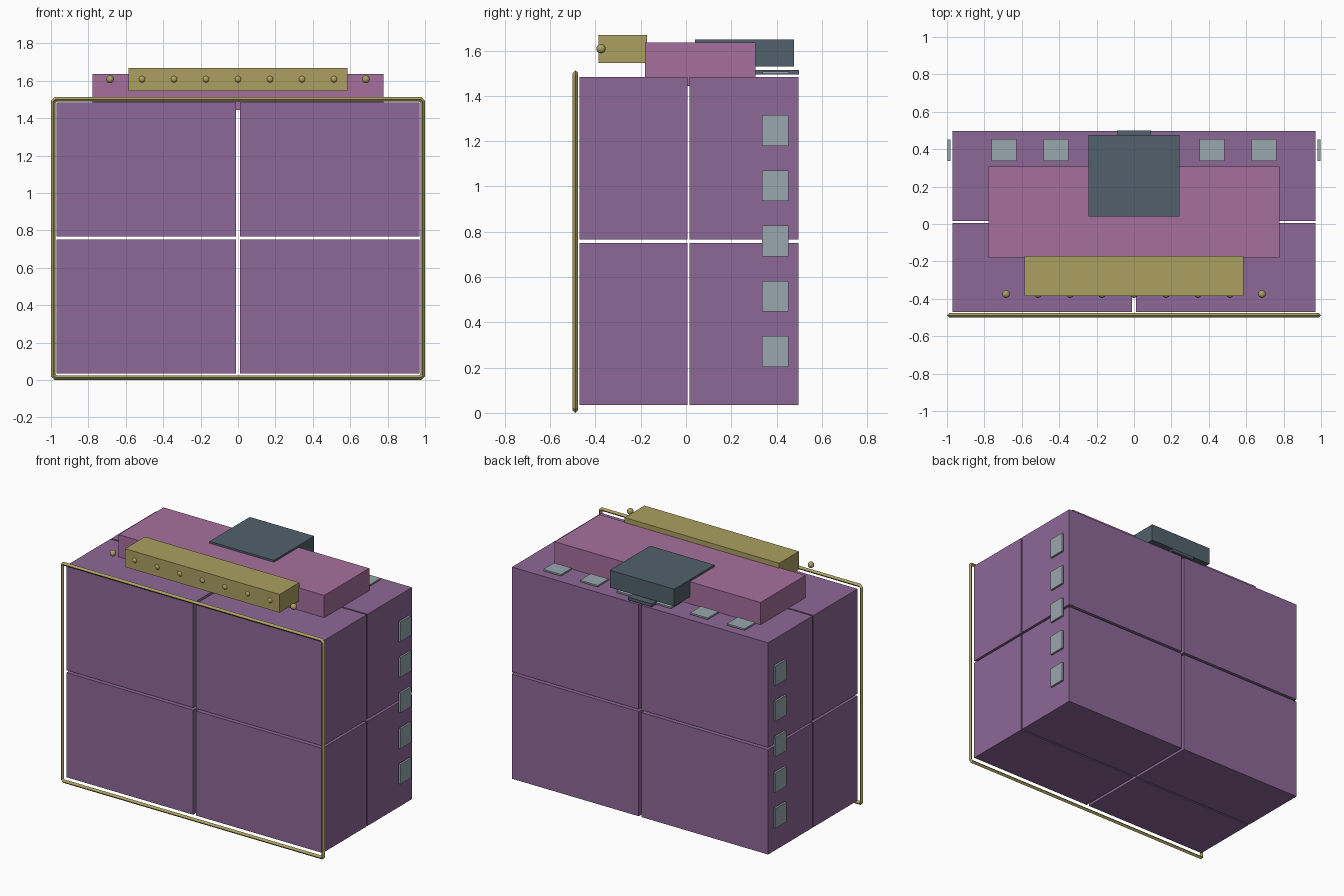
import bpy, bmesh
from mathutils import Vector

if "Cube" in bpy.data.objects:
    bpy.data.objects.remove(bpy.data.objects["Cube"])


def material(name, rgb):
    m = bpy.data.materials.new(name)
    m.diffuse_color = (*rgb, 1)
    m.use_nodes = True
    m.node_tree.nodes["Principled BSDF"].inputs["Base Color"].default_value = m.diffuse_color
    return m


PURPLE = material("purple", (0.27, 0.14, 0.31))
PINK = material("pink", (0.38, 0.16, 0.34))
GOLD = material("gold", (0.41, 0.35, 0.12))
SLATE = material("slate", (0.085, 0.12, 0.15))
PALE = material("pale_grey", (0.32, 0.39, 0.43))


def finish(name, bm, mat):
    bmesh.ops.recalc_face_normals(bm, faces=bm.faces[:])
    me = bpy.data.meshes.new(name)
    bm.to_mesh(me)
    bm.free()
    me.materials.append(mat)
    ob = bpy.data.objects.new(name, me)
    bpy.context.collection.objects.link(ob)
    return ob


def box(name, xs, ys, zs, mat):
    bm = bmesh.new()
    bmesh.ops.create_cube(bm, size=1)
    lo, hi = Vector((xs[0], ys[0], zs[0])), Vector((xs[1], ys[1], zs[1]))
    for v in bm.verts:
        v.co = Vector([a + (c + 0.5) * (b - a) for a, b, c in zip(lo, hi, v.co)])
    return finish(name, bm, mat)


# Body: 2 x 2 x 2 separate blocks with narrow gaps
for xs in ((-0.97, -0.01), (0.01, 0.97)):
    for ys in ((-0.47, 0.006), (0.016, 0.497)):
        for zs in ((0.034, 0.75), (0.766, 1.483)):
            box("body_block", xs, ys, zs, PURPLE)

# Front trim frame: diamond section swept round a rectangle with clipped corners
bm = bmesh.new()
r = 0.0125
rings = []
for offset, y in ((r, 0), (0, -r), (-r, 0), (0, r)):
    w, h, c = 0.9875 + offset, 0.744 + offset, 0.012 + 0.59 * offset
    loop = [(w, h - c), (w - c, h), (c - w, h), (-w, h - c),
            (-w, c - h), (c - w, -h), (w - c, -h), (w, c - h)]
    rings.append([bm.verts.new((px, y - 0.4885, pz + 0.7565)) for px, pz in loop])
for i in range(4):
    a, b = rings[i], rings[(i + 1) % 4]
    for j in range(8):
        k = (j + 1) % 8
        bm.faces.new((a[j], a[k], b[k], b[j]))
finish("front_trim", bm, GOLD)

# Upper deck, front bar and rear slab
box("upper_deck", (-0.779, 0.779), (-0.18, 0.307), (1.443, 1.635), PINK)
box("front_bar", (-0.585, 0.585), (-0.386, -0.172), (1.544, 1.669), GOLD)
box("rear_slab", (-0.244, 0.244), (0.04, 0.476), (1.53, 1.648), SLATE)
box("rear_latch", (-0.09, 0.09), (0.2, 0.499), (1.494, 1.514), SLATE)

# Row of small studs along the front bar
for i in range(-4, 5):
    bm = bmesh.new()
    bmesh.ops.create_uvsphere(bm, u_segments=16, v_segments=10, radius=0.0205)
    bmesh.ops.translate(bm, verts=bm.verts, vec=(i * 0.171, -0.375, 1.608))
    for f in bm.faces:
        f.smooth = True
    finish("stud", bm, GOLD)

# Pale panels up both sides
for i in range(5):
    z = 0.271 + 0.244 * i
    for xs in ((-0.996, -0.982), (0.982, 0.996)):
        box("side_panel", xs, (0.336, 0.453), (z - 0.068, z + 0.068), PALE)

# Pale panels along the back of the roof
for i in range(6):
    x = (i - 2.5) * 0.278
    box("roof_panel", (x - 0.067, x + 0.067), (0.338, 0.455), (1.496, 1.507), PALE)
